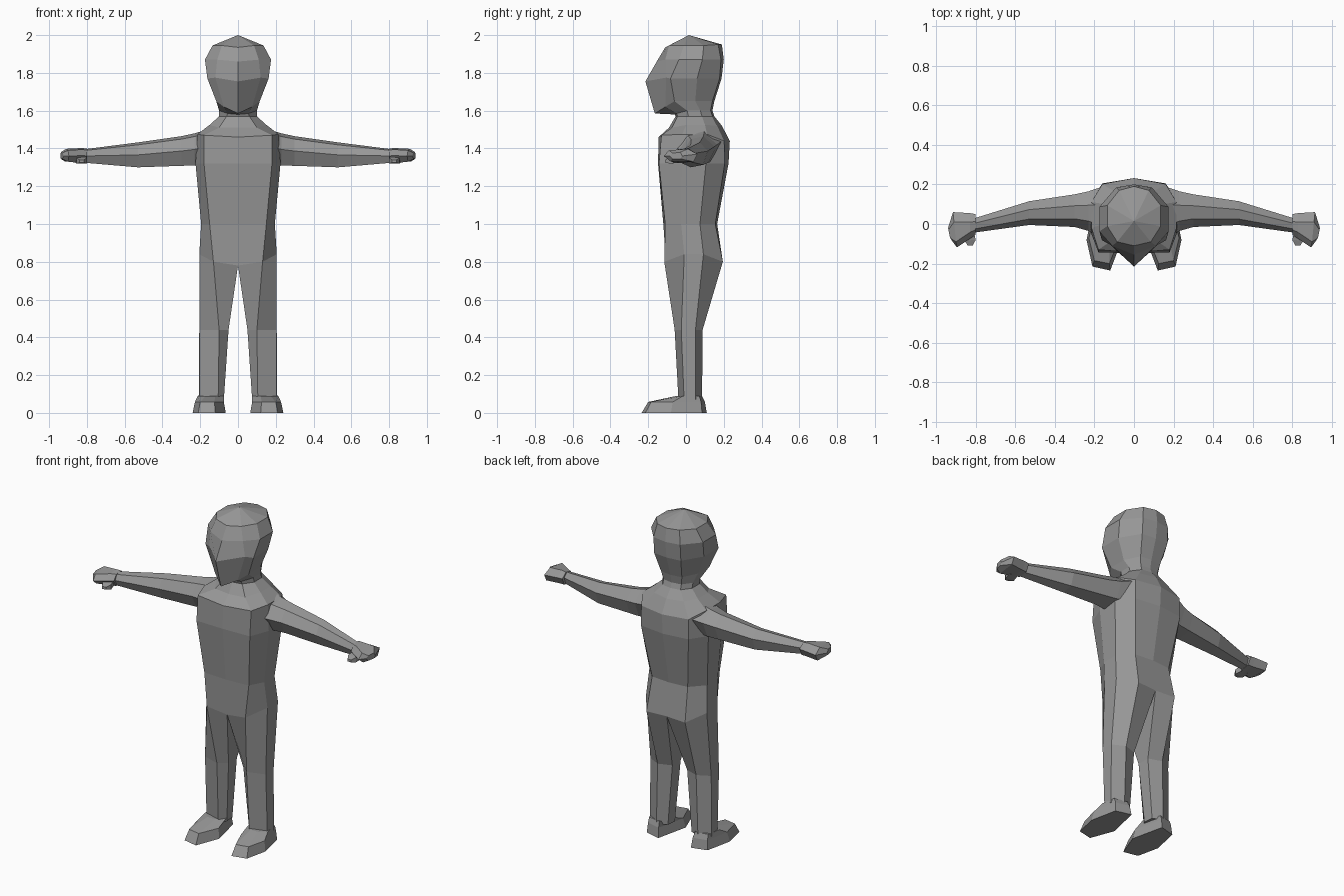
import bpy, bmesh
from mathutils import Vector

if "Cube" in bpy.data.objects:
    bpy.data.objects.remove(bpy.data.objects["Cube"])

grey = bpy.data.materials.new("grey")
grey.diffuse_color = (0.31, 0.31, 0.31, 1)
grey.use_nodes = True
grey.node_tree.nodes["Principled BSDF"].inputs["Base Color"].default_value = grey.diffuse_color


def loft(bm, rings, closed=True, caps=(False, False)):
    """Skin neighbouring rings; cap the first / last ring on request."""
    vs = [[bm.verts.new(p) for p in r] for r in rings]
    n = len(rings[0])
    for a, b in zip(vs, vs[1:]):
        for i in range(n if closed else n - 1):
            j = (i + 1) % n
            bm.faces.new((a[i], a[j], b[j], b[i]))
    for ring, cap in ((vs[0], caps[0]), (vs[-1], caps[1])):
        if cap:
            bm.faces.new(ring)


def finish(name, bm):
    """Mirror to the other side, weld and make a flat shaded object."""
    dup = bmesh.ops.duplicate(bm, geom=bm.verts[:] + bm.edges[:] + bm.faces[:])["geom"]
    for v in dup:
        if isinstance(v, bmesh.types.BMVert):
            v.co.x = -v.co.x
    bmesh.ops.remove_doubles(bm, verts=bm.verts[:], dist=0.0005)
    bmesh.ops.recalc_face_normals(bm, faces=bm.faces[:])
    me = bpy.data.meshes.new(name)
    bm.to_mesh(me)
    bm.free()
    me.materials.append(grey)
    bpy.context.collection.objects.link(bpy.data.objects.new(name, me))


def half_ring(w, wf, wb, yf, yb, cf, cb, zs):
    """Half section: centre front, front corner, two side points, back corner, centre back.
    cf / cb set how far the corners sit behind the centre points."""
    d = yb - yf
    z = zs
    return [(0, yf, z[0]), (wf, yf + cf, z[1]), (w, yf + d * 0.33, z[2]),
            (w, yf + d * 0.68, z[2]), (wb, yb - cb, z[3]), (0, yb, z[3])]


# Body: hips, waist, chest, shoulders, collar and neck
hip = half_ring(.205, .13, .13, -.105, .185, -.01, -.01, (.78, .80, .84, .80))
torso = [
    hip,
    half_ring(.195, .15, .12, -.12, .165, .01, .01, (1.0,) * 4),
    half_ring(.225, .18, .16, -.148, .225, .005, .02, (1.32,) * 4),
    half_ring(.215, .18, .16, -.145, .232, .015, .03, (1.46, 1.47, 1.475, 1.44)),
    half_ring(.15, .10, .10, -.09, .19, .015, .025, (1.51, 1.51, 1.525, 1.52)),
    half_ring(.10, .06, .06, -.055, .15, .01, .01, (1.57,) * 4),
]
# Head: throat, jaw, nose line, forehead, crown
head = [
    half_ring(.10, .055, .06, -.06, .14, .01, .01, (1.58, 1.585, 1.60, 1.60)),
    half_ring(.115, .075, .07, -.165, .15, .055, .01, (1.585, 1.62, 1.65, 1.65)),
    half_ring(.162, .12, .09, -.215, .188, .11, .01, (1.755, 1.775, 1.77, 1.77)),
    half_ring(.175, .11, .09, -.155, .20, .045, .015, (1.86, 1.87, 1.87, 1.87)),
    half_ring(.135, .085, .075, -.11, .19, .02, .02, (1.935, 1.945, 1.945, 1.95)),
    [(0, .015, 2.0)] * 6,
]
bm = bmesh.new()
loft(bm, torso + head, closed=False)

# Legs, continuing from the hip section
knee = [(.05, -.02), (.10, -.06), (.205, -.025), (.205, .05), (.13, .088), (.05, .06)]
ankle = [(.075, 0), (.105, -.04), (.205, -.01), (.208, .05), (.14, .085), (.08, .06)]
loft(bm, [hip, [(x, y, .44) for x, y in knee], [(x, y, .07) for x, y in ankle]], caps=(False, True))
finish("body", bm)

# Feet: sole, upper edge, ankle opening
bm = bmesh.new()
sole = [(.12, -.235), (.21, -.215), (.24, -.08), (.205, .085), (.11, .11), (.065, -.09)]
upper = [(.125, -.20), (.20, -.185), (.228, -.07), (.20, .08), (.115, .10), (.075, -.08)]
top = [(.12, -.05), (.17, -.05), (.213, -.015), (.20, .07), (.12, .085), (.075, -.005)]
loft(bm, [[(x, y, 0) for x, y in sole], [(x, y, .058) for x, y in upper],
          [(x, y, .09) for x, y in top]], caps=(True, True))
finish("feet", bm)


def arm_ring(x, yf, yb, zb, zt):
    """Six sided section across the arm."""
    d, m = yb - yf, (zb + zt) / 2
    return [(x, yf, m), (x, yf + d * .25, zt - (zt - m) * .2), (x, yf + d * .65, zt),
            (x, yb, m + (zt - m) * .3), (x, yb - d * .2, zb + (m - zb) * .2), (x, yf + d * .25, zb)]


# Arms: inside shoulder, armpit, elbow, wrist
bm = bmesh.new()
loft(bm, [arm_ring(.13, -.09, .20, 1.33, 1.51),
          arm_ring(.23, -.035, .165, 1.31, 1.48),
          arm_ring(.30, -.015, .15, 1.308, 1.465),
          arm_ring(.53, -.005, .115, 1.30, 1.432),
          arm_ring(.82, -.045, .025, 1.325, 1.395)], caps=(True, True))
finish("arms", bm)

# Hands: slanted mitten with a pointed end
bm = bmesh.new()
loft(bm, [arm_ring(.80, -.055, .05, 1.322, 1.40),
          arm_ring(.83, -.075, .055, 1.322, 1.402),
          [(x, y, z) for x, y, z in (
              (.895, -.118, 1.36), (.90, -.09, 1.39), (.91, .01, 1.398),
              (.915, .06, 1.37), (.915, .04, 1.33), (.90, -.08, 1.33))],
          [(x, y, z) for x, y, z in (
              (.92, -.085, 1.36), (.93, -.07, 1.375), (.938, -.03, 1.38),
              (.94, -.02, 1.36), (.938, -.03, 1.345), (.93, -.07, 1.345))]], caps=(True, True))
finish("hands", bm)

# Thumbs: small tapered blocks under the front edge of the hands
bm = bmesh.new()
loft(bm, [[(.81, y, z) if i < 2 else (.86, y, z) for i, (y, z) in enumerate(
    ((-.04, 1.325), (-.04, 1.36), (-.04, 1.36), (-.04, 1.325)))],
          [(.80, -.08, 1.32), (.80, -.08, 1.35), (.855, -.085, 1.35), (.855, -.085, 1.32)],
          [(.815, -.108, 1.325), (.815, -.108, 1.34), (.84, -.11, 1.34), (.84, -.11, 1.325)]],
     caps=(True, True))
finish("thumbs", bm)
